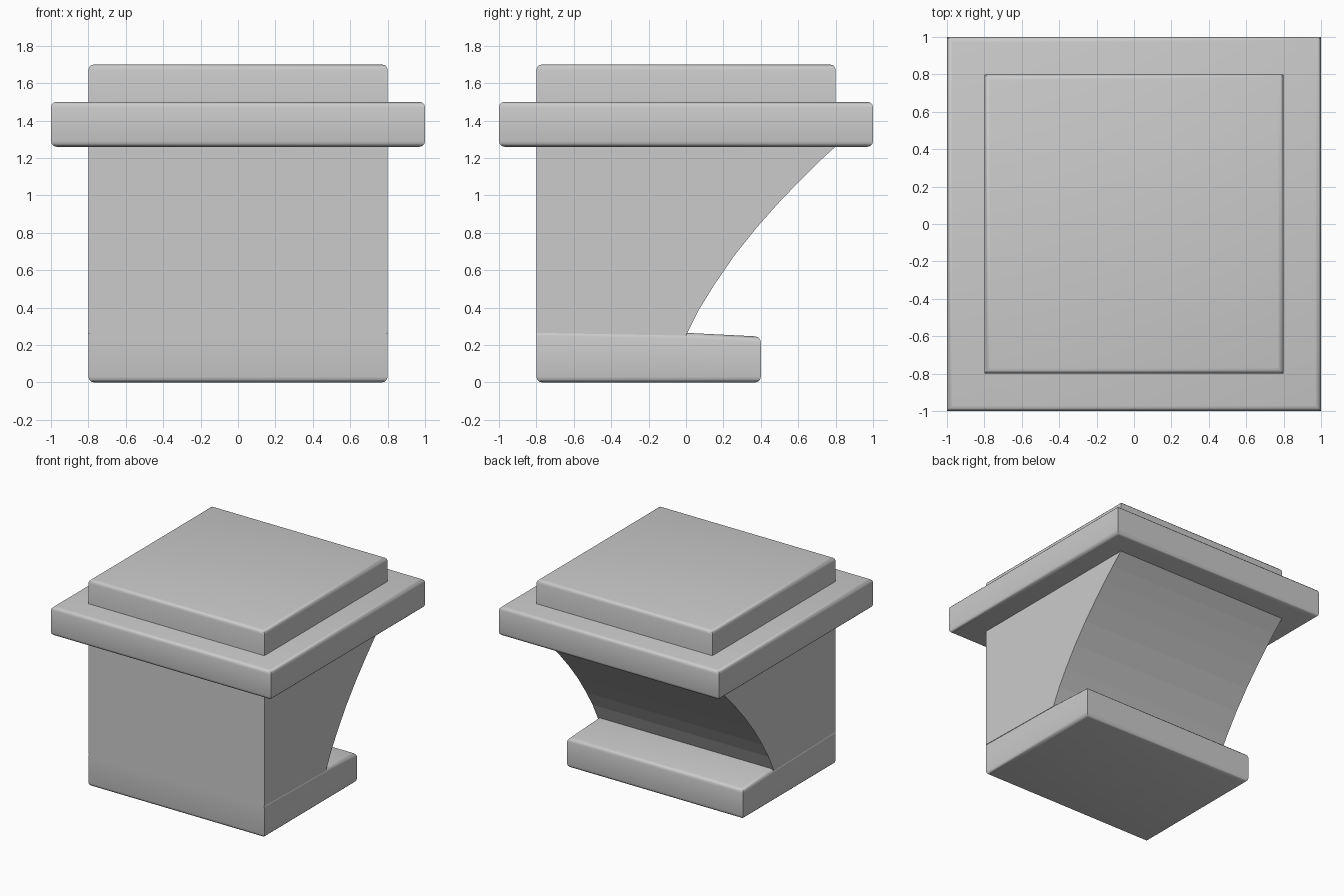
import bpy, bmesh

if "Cube" in bpy.data.objects:
    bpy.data.objects.remove(bpy.data.objects["Cube"])


def prism(name, profile, half_width, keep_edge=None, bevel=0.0):
    """Extrude a (y, z) profile across x, optionally rounding its horizontal edges."""
    bm = bmesh.new()
    verts = [bm.verts.new((-half_width, y, z)) for y, z in profile]
    face = bm.faces.new(verts)
    moved = bmesh.ops.extrude_face_region(bm, geom=[face])["geom"]
    bmesh.ops.translate(bm, vec=(2 * half_width, 0, 0),
                        verts=[v for v in moved if isinstance(v, bmesh.types.BMVert)])
    bmesh.ops.recalc_face_normals(bm, faces=bm.faces[:])
    if bevel:
        edges = []
        for e in bm.edges:
            a, b = e.verts
            vertical = abs(a.co.z - b.co.z) > 0.1
            if not vertical and not (keep_edge and keep_edge((a.co + b.co) / 2)):
                edges.append(e)
        bmesh.ops.bevel(bm, geom=edges, offset=bevel, segments=3, profile=0.5,
                        affect='EDGES', clamp_overlap=True)
    mesh = bpy.data.meshes.new(name)
    bm.to_mesh(mesh)
    bm.free()
    obj = bpy.data.objects.new(name, mesh)
    bpy.context.collection.objects.link(obj)
    if bevel:
        bpy.ops.object.select_all(action='DESELECT')
        obj.select_set(True)
        bpy.context.view_layer.objects.active = obj
        bpy.ops.object.shade_smooth_by_angle(angle=0.6)
    return obj


# Foot: top slopes gently to the back, front face stays flush with the body
prism("foot", [(-0.8, 0), (0.4, 0), (0.4, 0.245), (0, 0.265), (-0.8, 0.28)], 0.8,
      keep_edge=lambda c: c.z > 0.2 and c.y < -0.75 or abs(c.y) < 0.01 and c.z > 0.2 and abs(c.x) < 0.1,
      bevel=0.03)

# Body: straight front, concave curved back
curve = [(0, 0.25), (0.07, 0.39), (0.15, 0.52), (0.26, 0.68), (0.38, 0.83),
         (0.5, 0.965), (0.61, 1.08), (0.7, 1.17), (0.81, 1.27)]
prism("body", [(-0.8, 0.265)] + curve + [(-0.8, 1.27)], 0.8)

# Overhanging ledge
prism("ledge", [(-1, 1.26), (1, 1.26), (1, 1.5), (-1, 1.5)], 1.0, bevel=0.03)

# Raised top slab, rounded only on its upper rim
prism("top_slab", [(-0.8, 1.48), (0.8, 1.48), (0.8, 1.7), (-0.8, 1.7)], 0.8,
      keep_edge=lambda c: c.z < 1.6, bevel=0.03)
